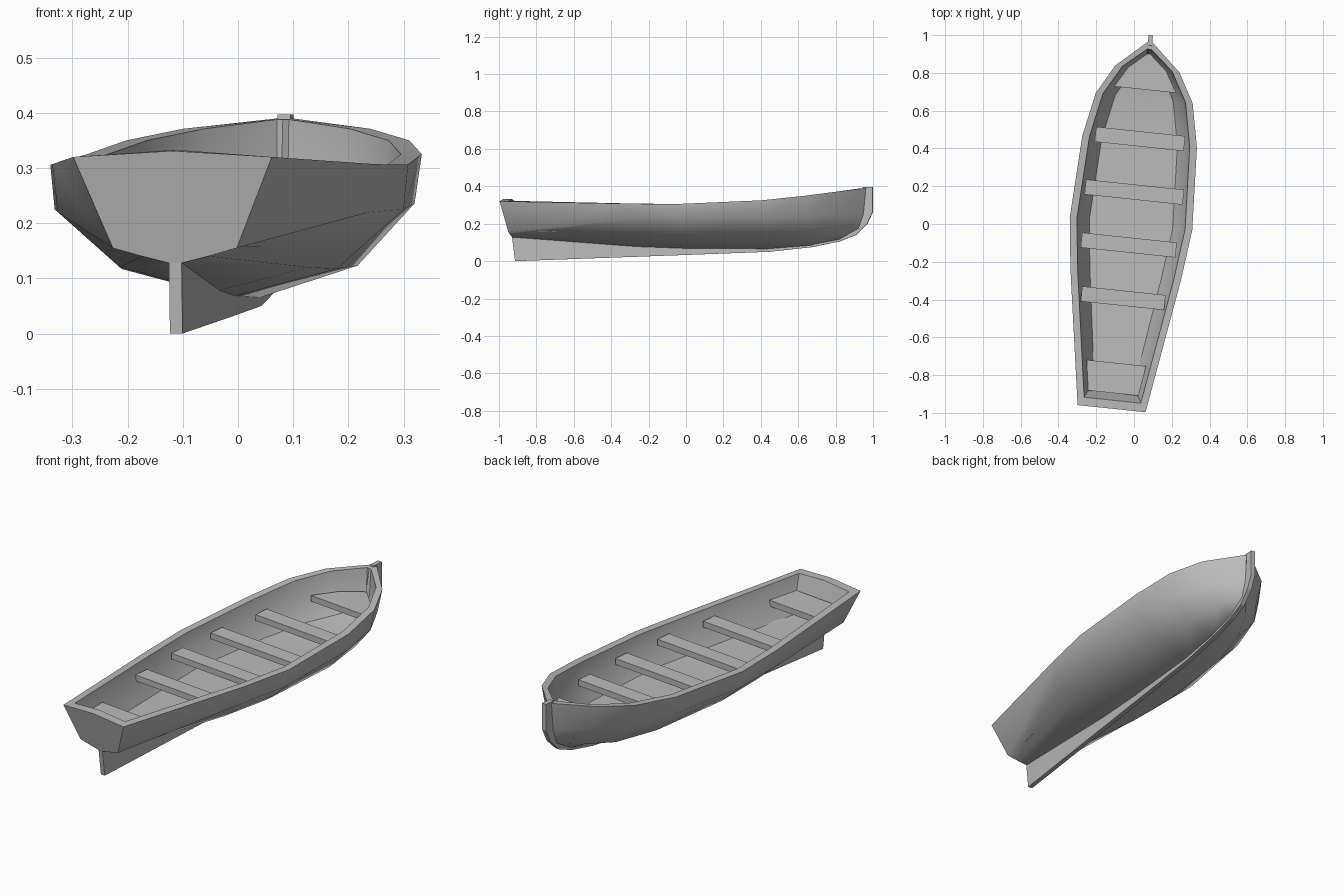
import bpy
import bmesh
from math import radians
from mathutils import Matrix

cube = bpy.data.objects.get("Cube")
if cube:
    bpy.data.objects.remove(cube, do_unlink=True)

# The whole boat lies slightly turned about the vertical axis
PLACE = Matrix.Translation((-0.016, 0, 0)) @ Matrix.Rotation(radians(-6), 4, "Z")

grey = bpy.data.materials.new("pale grey")
grey.use_nodes = True
grey.diffuse_color = (0.5, 0.5, 0.5, 1)
grey.node_tree.nodes["Principled BSDF"].inputs["Base Color"].default_value = (0.5, 0.5, 0.5, 1)


def finish(bm, name, smooth=False):
    """Turn a bmesh into a placed, coloured object."""
    bmesh.ops.recalc_face_normals(bm, faces=bm.faces)
    mesh = bpy.data.meshes.new(name)
    bm.to_mesh(mesh)
    bm.free()
    mesh.materials.append(grey)
    obj = bpy.data.objects.new(name, mesh)
    bpy.context.collection.objects.link(obj)
    obj.matrix_world = PLACE
    if smooth:
        bpy.ops.object.select_all(action="DESELECT")
        obj.select_set(True)
        bpy.context.view_layer.objects.active = obj
        bpy.ops.object.shade_smooth_by_angle(angle=radians(45))
    return obj


def plate(name, half, top, thick=0.03):
    """Flat board from one side of its outline, mirrored across the centre."""
    outline = half + [(-x, y) for x, y in reversed(half)]
    bm = bmesh.new()
    face = bm.faces.new([bm.verts.new((x, y, top)) for x, y in outline])
    result = bmesh.ops.extrude_face_region(bm, geom=[face], use_keep_orig=True)
    moved = [v for v in result["geom"] if isinstance(v, bmesh.types.BMVert)]
    bmesh.ops.translate(bm, verts=moved, vec=(0, 0, -thick))
    return finish(bm, name)


def section(y, gunwale, chine, bilge, keel_z, floor_z):
    """Half cross-section, from the keel up over the rim and down to the floor."""
    (gx, gz), (cx, cz), (bx, bz) = gunwale, chine, bilge
    return [(0, y, keel_z), (bx, y, bz), (cx, y, cz), (gx, y, gz),
            (gx - 0.038, y, gz), (gx - 0.052, y, cz),
            (gx - 0.104, y, floor_z), (0, y, floor_z)]


# Hull: stern and bow sections are raked, the rest are upright
stern = [(0, -0.932, 0.125), (0.06, -0.938, 0.14), (0.113, -0.943, 0.155), (0.181, -0.983, 0.32),
         (0.151, -0.938, 0.322), (0.135, -0.905, 0.26), (0.1, -0.89, 0.16), (0, -0.89, 0.16)]
bow = [(0, 0.9, 0.145), (0.01, 0.93, 0.175), (0.011, 0.955, 0.25), (0.013, 0.968, 0.39),
       (0.011, 0.93, 0.388), (0.01, 0.92, 0.26), (0.008, 0.89, 0.2), (0, 0.89, 0.2)]
sections = [
    stern,
    section(-0.27, (0.294, 0.307), (0.284, 0.22), (0.17, 0.12), 0.075, 0.15),
    section(0, (0.326, 0.306), (0.318, 0.225), (0.196, 0.117), 0.065, 0.15),
    section(0.438, (0.305, 0.325), (0.292, 0.236), (0.188, 0.123), 0.062, 0.15),
    section(0.67, (0.258, 0.35), (0.234, 0.24), (0.142, 0.13), 0.08, 0.16),
    section(0.825, (0.171, 0.371), (0.142, 0.25), (0.08, 0.155), 0.11, 0.18),
    bow,
]

bm = bmesh.new()
for side in (1, -1):
    rows = [[bm.verts.new((side * x, y, z)) for x, y, z in s] for s in sections]
    for a, b in zip(rows, rows[1:]):
        for i in range(len(a) - 1):
            bm.faces.new((a[i], a[i + 1], b[i + 1], b[i]))
    # Close the transom and the bow with crowned end walls
    for row, crown in ((rows[0], 0.011), (rows[-1], 0)):
        outer = bm.verts.new((0, row[3].co.y, row[3].co.z + crown))
        inner = bm.verts.new((0, row[4].co.y, row[4].co.z + crown))
        bm.faces.new(row[:4] + [outer])
        bm.faces.new((row[3], row[4], inner, outer))
        bm.faces.new(row[4:] + [inner])
bmesh.ops.remove_doubles(bm, verts=bm.verts, dist=0.0005)
finish(bm, "hull", smooth=True)

# Keel and stem: one narrow strip that sweeps up at the bow
lower = [(-0.918, 0), (0, 0.033), (0.45, 0.05), (0.68, 0.075), (0.825, 0.105),
         (0.915, 0.14), (0.975, 0.2), (1.005, 0.265), (1.005, 0.397)]
upper = [(-0.934, 0.128), (0, 0.08), (0.45, 0.08), (0.67, 0.1), (0.8, 0.13),
         (0.87, 0.165), (0.92, 0.22), (0.945, 0.27), (0.95, 0.397)]
bm = bmesh.new()
rings = []
for low, up in zip(lower, upper):
    corners = ((-1, low), (1, low), (1, up), (-1, up))
    rings.append([bm.verts.new((s * 0.0115, y, z)) for s, (y, z) in corners])
for a, b in zip(rings, rings[1:]):
    for i in range(4):
        j = (i + 1) % 4
        bm.faces.new((a[i], a[j], b[j], b[i]))
bm.faces.new(rings[0])
bm.faces.new(rings[-1])
finish(bm, "keel_and_stem")

# Four rowing benches between the sides
for n, (y, half_width) in enumerate(((-0.395, 0.222), (-0.112, 0.252), (0.17, 0.261), (0.453, 0.237))):
    plate(f"bench_{n + 1}", [(half_width, y - 0.04), (half_width, y + 0.04)], 0.265)

# Seats fitted into both ends
plate("stern_seat", [(0.133, -0.9), (0.158, -0.74)], 0.255)
plate("bow_seat", [(0.165, 0.715), (0.1, 0.825), (0.008, 0.905)], 0.277)
